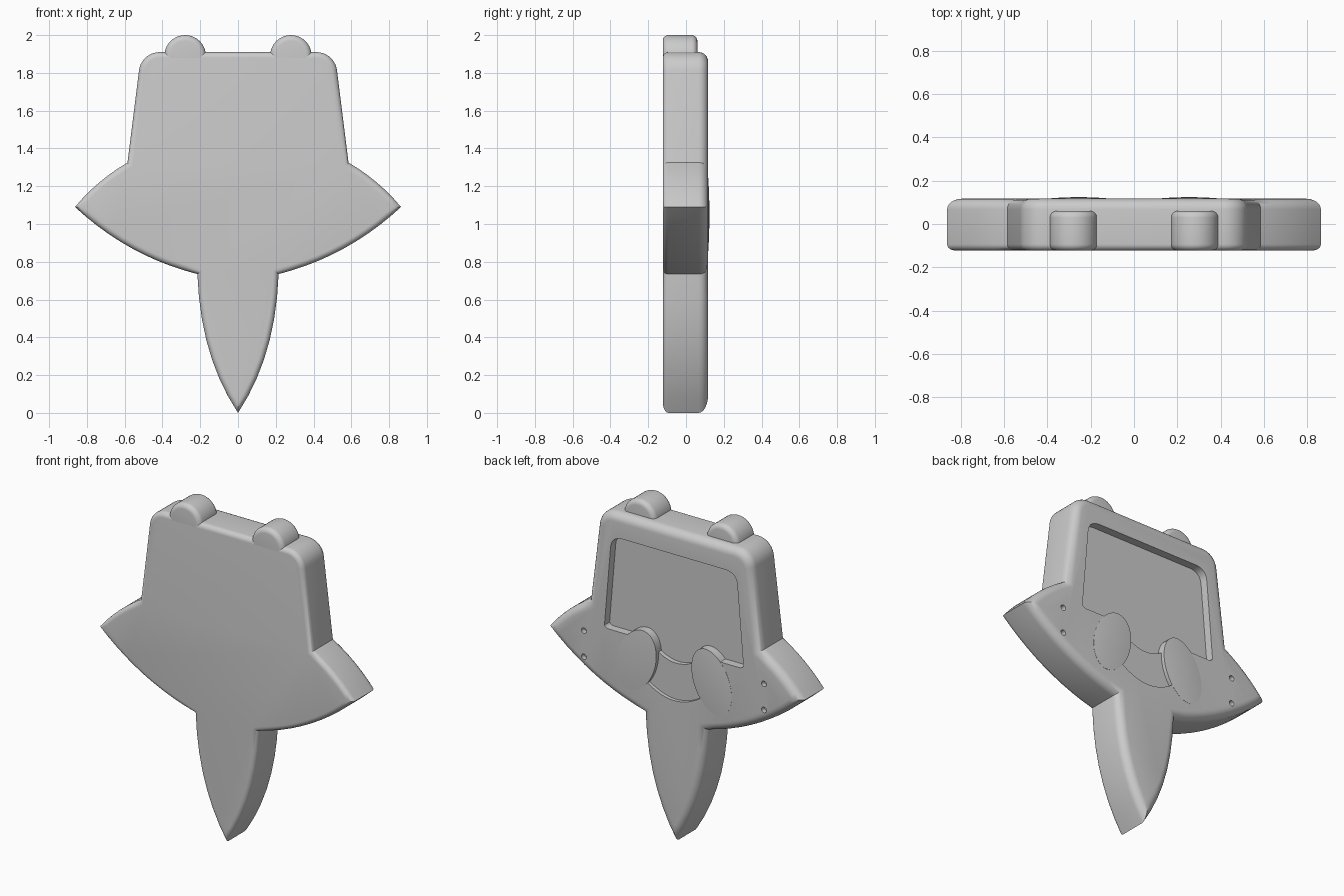
import bpy
import bmesh
from math import sin, cos, pi, radians
from mathutils import Vector

if "Cube" in bpy.data.objects:
    bpy.data.objects.remove(bpy.data.objects["Cube"])

FRONT, BACK = -0.123, 0.117

grey = bpy.data.materials.new("plain_grey")
grey.use_nodes = True
COLOUR = (0.6, 0.6, 0.6, 1)
grey.diffuse_color = COLOUR
grey.node_tree.nodes["Principled BSDF"].inputs["Base Color"].default_value = COLOUR


def bezier(a, c, b, n):
    """Points of a quadratic curve from a to b, leaving out b."""
    a, c, b = Vector(a), Vector(c), Vector(b)
    return [a * (1 - t) ** 2 + c * 2 * t * (1 - t) + b * t * t
            for t in (i / n for i in range(n))]


def ellipse(cx, cz, rx, rz, n, tilt=0):
    pts = []
    for i in range(n):
        u, v = rx * cos(2 * pi * i / n), rz * sin(2 * pi * i / n)
        pts.append(Vector((cx + u * cos(tilt) - v * sin(tilt),
                           cz + u * sin(tilt) + v * cos(tilt))))
    return pts


def mirrored(half):
    """Close a right-hand outline with its mirror image."""
    return half + [Vector((-p.x, p.y)) for p in reversed(half) if abs(p.x) > 1e-5]


def inset(pts, d):
    """Mitred inset of a counter-clockwise outline."""
    out = []
    for i, p in enumerate(pts):
        e1 = (p - pts[i - 1]).normalized()
        e2 = (pts[(i + 1) % len(pts)] - p).normalized()
        n1, n2 = Vector((-e1.y, e1.x)), Vector((-e2.y, e2.x))
        out.append(p + (n1 + n2) * (d / (1 + n1.dot(n2))))
    return out


def loft(name, rings):
    """Skin a list of (outline, y) rings and cap both ends."""
    bm = bmesh.new()
    loops = [[bm.verts.new((p.x, y, p.y)) for p in pts] for pts, y in rings]
    n = len(loops[0])
    for a, b in zip(loops, loops[1:]):
        for i in range(n):
            j = (i + 1) % n
            bm.faces.new((a[i], a[j], b[j], b[i]))
    bm.faces.new(loops[0])
    bm.faces.new(loops[-1])
    bmesh.ops.recalc_face_normals(bm, faces=bm.faces)
    mesh = bpy.data.meshes.new(name)
    bm.to_mesh(mesh)
    bm.free()
    mesh.materials.append(grey)
    obj = bpy.data.objects.new(name, mesh)
    bpy.context.collection.objects.link(obj)
    return obj


def plate(name, pts, y0, y1, r0, r1, steps=6):
    """Slab with rounded front (r0) and back (r1) edges."""
    angles = [pi / 2 * i / steps for i in range(steps + 1)]
    rings = [(inset(pts, r0 * (1 - sin(a))), y0 + r0 * (1 - cos(a))) for a in angles]
    rings += [(inset(pts, r1 * (1 - cos(a))), y1 - r1 * (1 - sin(a))) for a in angles]
    return loft(name, rings)


def activate(obj):
    bpy.ops.object.select_all(action='DESELECT')
    obj.select_set(True)
    bpy.context.view_layer.objects.active = obj


def smooth(obj):
    activate(obj)
    bpy.ops.object.shade_smooth_by_angle(angle=radians(32))


def carve(obj, pts, depth):
    """Sink an outline into the back face."""
    cutter = loft("cutter", [(pts, BACK - depth), (pts, BACK + 0.1)])
    cutter.hide_render = True
    mod = obj.modifiers.new("carve", 'BOOLEAN')
    mod.operation, mod.object, mod.solver = 'DIFFERENCE', cutter, 'EXACT'
    activate(obj)
    bpy.ops.object.modifier_apply(modifier=mod.name)
    bpy.data.objects.remove(cutter)


# Body: pointed tail, swept side points and a tapered head in one outline
tail_top, side_tip, neck = (0.215, 0.735), (0.863, 1.09), (0.585, 1.325)
half = bezier((0, 0), (0.2, 0.3), tail_top, 7)
half += bezier(tail_top, (0.58, 0.8275), side_tip, 10)
half += bezier(side_tip, (0.745, 1.2325), neck, 6)
half.append(Vector(neck))
half += [Vector((0.415 + 0.11 * cos(a), 1.80 + 0.11 * sin(a)))
         for a in (radians(7 + 83 * i / 9) for i in range(10))]
body = plate("body", mirrored(half), FRONT, BACK, 0.03, 0.05)

# Shallow mouth, then the deeper face panel with its dipped lower edge
xs = [0.2 * i / 8 for i in range(9)]
mouth = [Vector((x, 0.87 + 1.9 * x * x)) for x in xs]
carve(body, mirrored(mouth + [Vector((0.2, 1.25)), Vector((0, 1.25))]), 0.022)

panel = [Vector((x, 1.09 + 2.5 * x * x)) for x in xs]
panel += bezier((0.44, 1.19), (0.475, 1.19), (0.472, 1.22), 4)
panel += bezier((0.43, 1.69), (0.425, 1.76), (0.355, 1.765), 6)
panel += [Vector((0.355, 1.765)), Vector((0, 1.765))]
carve(body, mirrored(panel), 0.05)

# Whisker holes
for side in (-1, 1):
    for z in (0.975, 1.135):
        carve(body, ellipse(side * 0.61, z, 0.017, 0.017, 16), 0.03)
smooth(body)

# Ears and domed eyes
for side, label in ((1, "left"), (-1, "right")):
    smooth(plate(label + "_ear", ellipse(side * 0.28, 1.89, 0.11, 0.11, 40),
                 FRONT, 0.06, 0.03, 0.03))
    rings = [(ellipse(side * 0.255, 1.05, 0.125, 0.2, 48, side * radians(20)), 0.05)]
    for i in range(8):
        k = cos(pi / 2 * i / 8)
        rings.append((ellipse(side * 0.255, 1.05, 0.125 * k, 0.2 * k, 48,
                              side * radians(20)), 0.118 + 0.006 * (1 - k * k)))
    smooth(loft(label + "_eye", rings))
